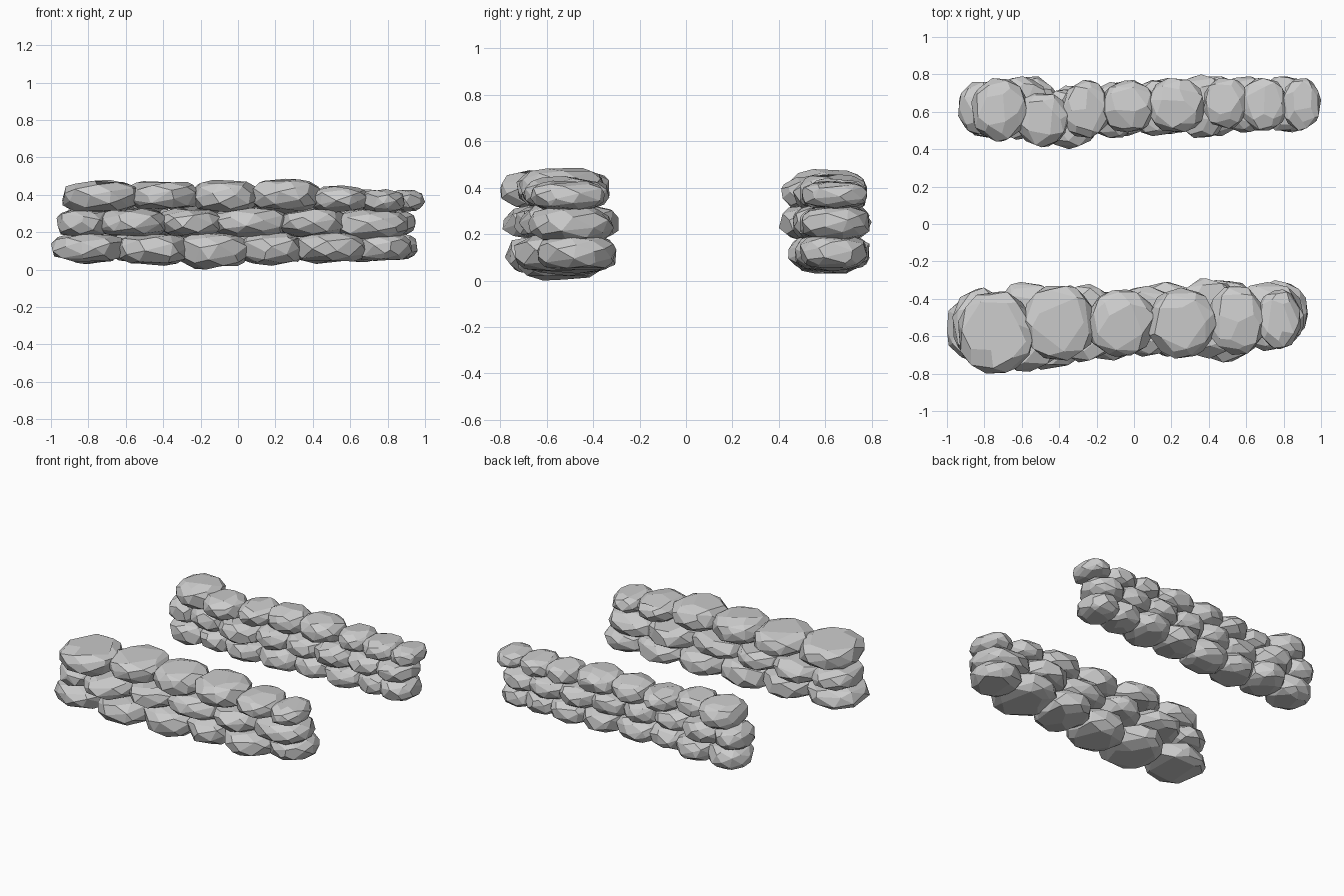
import bpy, bmesh, math, random
from mathutils import Vector

random.seed(5)


def spow(v, e):
    return math.copysign(abs(v) ** e, v)


def stone(name, x0, x1, y0, y1, z0, z1):
    """Faceted cushion-shaped stone filling the given box."""
    n = 46
    phase = random.random() * 6.28
    pts = []
    for i in range(n):
        w = max(-1, min(1, 1 - 2 * (i + 0.5) / n + random.uniform(-.07, .07)))
        a = phase + i * 2.39996 + random.uniform(-.22, .22)
        lat = math.asin(w)
        r = math.cos(lat) ** 0.75
        k = random.uniform(0.94, 1.0)
        pts.append(Vector((r * spow(math.cos(a), .97) * k,
                           r * spow(math.sin(a), .97) * k,
                           spow(math.sin(lat), .75) * k)))
    lo = [min(p[i] for p in pts) for i in range(3)]
    hi = [max(p[i] for p in pts) for i in range(3)]
    box = ((x0, x1), (y0, y1), (z0, z1))
    bm = bmesh.new()
    for p in pts:
        bm.verts.new([b[0] + (p[i] - lo[i]) / (hi[i] - lo[i]) * (b[1] - b[0])
                      for i, b in enumerate(box)])
    bmesh.ops.convex_hull(bm, input=bm.verts[:])
    loose = [v for v in bm.verts if not v.link_faces]
    bmesh.ops.delete(bm, geom=loose, context='VERTS')
    # merge nearly flat triangles into larger facets
    bmesh.ops.dissolve_limit(bm, angle_limit=math.radians(14),
                             verts=bm.verts[:], edges=bm.edges[:])
    bmesh.ops.recalc_face_normals(bm, faces=bm.faces[:])
    me = bpy.data.meshes.new(name)
    bm.to_mesh(me)
    bm.free()
    bpy.context.collection.objects.link(bpy.data.objects.new(name, me))


def course(name, stones):
    """One row of stones, neighbours overlapping slightly."""
    last = len(stones) - 1
    for i, (x0, x1, y0, y1, z0, z1) in enumerate(stones):
        stone(f"{name}_{i + 1}", x0 - (.03 if i else 0),
              x1 + (.03 if i < last else 0), y0, y1, z0, z1)


# front wall, three courses
course("front_wall_bottom_stone", [
    (-1.0, -.62, -.75, -.36, .03, .20), (-.62, -.29, -.78, -.35, .02, .20),
    (-.29, .03, -.73, -.36, .00, .20), (.03, .33, -.71, -.31, .02, .20),
    (.33, .66, -.74, -.30, .03, .20), (.64, .93, -.64, -.30, .04, .20)])
course("front_wall_middle_stone", [
    (-.97, -.70, -.74, -.34, .17, .33), (-.72, -.40, -.79, -.31, .17, .33),
    (-.40, -.11, -.74, -.32, .17, .33), (-.11, .24, -.71, -.33, .17, .33),
    (.24, .56, -.72, -.29, .17, .33), (.54, .91, -.68, -.31, .16, .32)])
course("front_wall_top_stone", [
    (-.94, -.56, -.80, -.36, .30, .48), (-.56, -.23, -.73, -.33, .31, .48),
    (-.22, .08, -.71, -.35, .30, .48), (.10, .41, -.72, -.34, .30, .49),
    (.43, .67, -.70, -.33, .30, .45), (.69, .89, -.67, -.35, .30, .43)])

# back wall, three courses
course("back_wall_bottom_stone", [
    (-.93, -.66, .46, .76, .03, .20), (-.66, -.44, .46, .79, .04, .20),
    (-.44, -.20, .44, .74, .04, .20), (-.20, .06, .47, .76, .03, .20),
    (.06, .30, .48, .78, .04, .20), (.30, .55, .47, .79, .04, .20),
    (.55, .76, .50, .78, .04, .20), (.74, .96, .49, .78, .05, .20)])
course("back_wall_middle_stone", [
    (-.94, -.72, .48, .76, .17, .34), (-.73, -.48, .45, .79, .17, .34),
    (-.48, -.22, .40, .72, .17, .33), (-.22, .00, .46, .76, .17, .33),
    (.00, .24, .47, .77, .17, .33), (.24, .48, .46, .80, .17, .33),
    (.48, .72, .49, .79, .17, .32), (.70, .95, .50, .79, .17, .32)])
course("back_wall_top_stone", [
    (-.87, -.60, .44, .78, .30, .48), (-.60, -.38, .41, .70, .30, .45),
    (-.36, -.16, .46, .77, .30, .44), (-.15, .08, .49, .77, .30, .46),
    (.10, .35, .49, .78, .30, .46), (.40, .58, .51, .78, .30, .44),
    (.60, .79, .50, .78, .30, .43), (.82, 1.0, .50, .78, .31, .43)])
